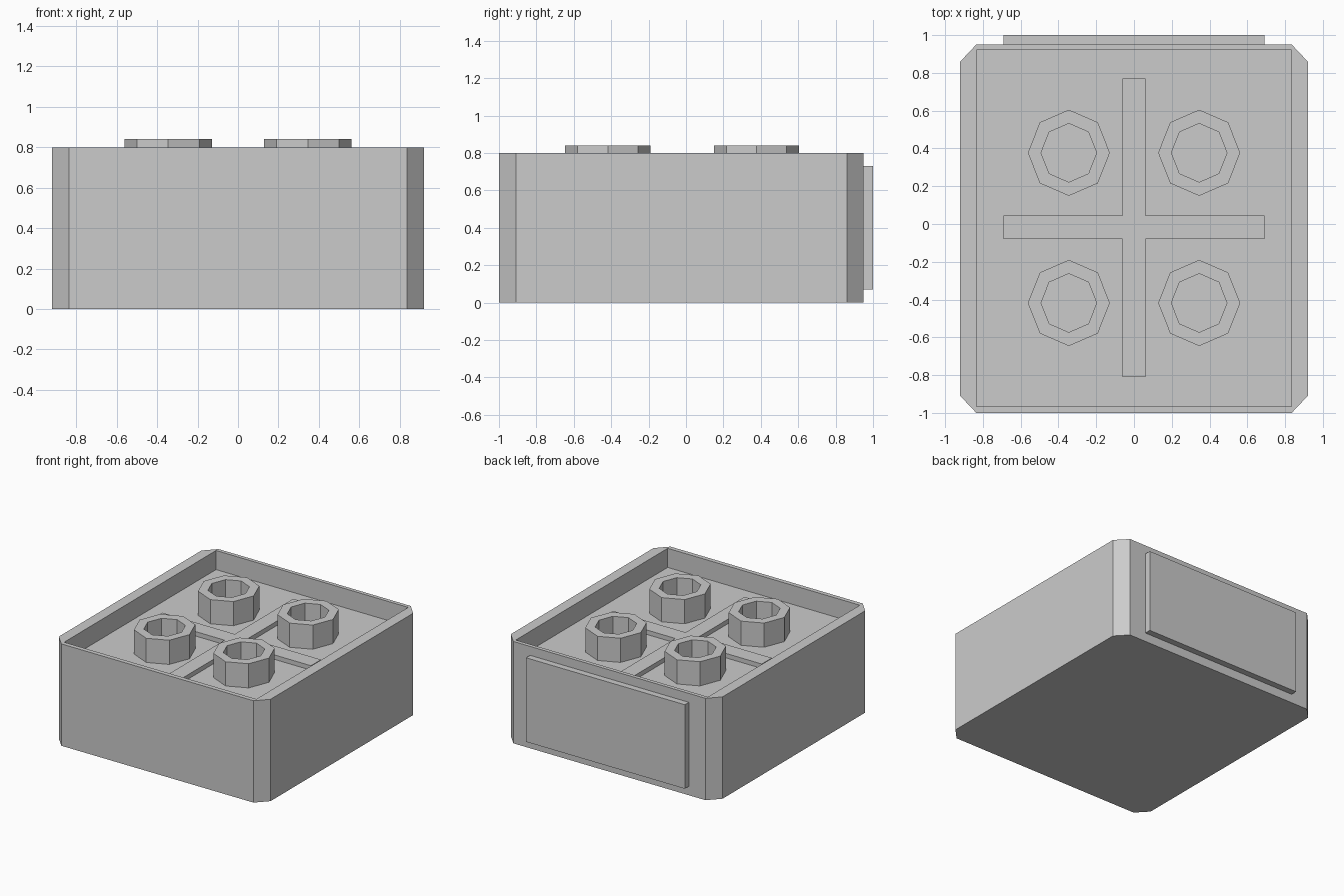
import bpy, bmesh, math

if "Cube" in bpy.data.objects:
    bpy.data.objects.remove(bpy.data.objects["Cube"])

FLOOR, RIM = 0.65, 0.80      # tray floor and rim heights


def finish(name, bm):
    bmesh.ops.recalc_face_normals(bm, faces=bm.faces)
    mesh = bpy.data.meshes.new(name)
    bm.to_mesh(mesh)
    bm.free()
    obj = bpy.data.objects.new(name, mesh)
    bpy.context.collection.objects.link(obj)
    return obj


def ring(bm, points, z):
    return [bm.verts.new((x, y, z)) for x, y in points]


def bridge(bm, a, b):
    n = len(a)
    for i in range(n):
        j = (i + 1) % n
        bm.faces.new((a[i], a[j], b[j], b[i]))


def prism(name, points, z0, z1):
    bm = bmesh.new()
    low, high = ring(bm, points, z0), ring(bm, points, z1)
    bridge(bm, low, high)
    bm.faces.new(low)
    bm.faces.new(high)
    return finish(name, bm)


def rect(x0, x1, y0, y1):
    return [(x0, y0), (x1, y0), (x1, y1), (x0, y1)]


# Body: chamfered block with a rectangular recess in the top
X, Y0, Y1, CX, CY = 0.92, -1.0, 0.95, 0.835, 0.09
outline = [(-X, Y0 + CY), (-CX, Y0), (CX, Y0), (X, Y0 + CY),
           (X, Y1 - CY), (CX, Y1), (-CX, Y1), (-X, Y1 - CY)]
recess = rect(-0.835, 0.835, -0.965, 0.92)
bm = bmesh.new()
bottom, top = ring(bm, outline, 0), ring(bm, outline, RIM)
lip, floor = ring(bm, recess, RIM), ring(bm, recess, FLOOR)
bridge(bm, bottom, top)
bridge(bm, lip, floor)
bm.faces.new(bottom)
bm.faces.new(floor)
for k in range(4):           # flat rim: a triangle per corner, a strip per side
    a, b, c = top[2 * k], top[2 * k + 1], top[(2 * k + 2) % 8]
    bm.faces.new((a, b, lip[k]))
    bm.faces.new((b, c, lip[(k + 1) % 4], lip[k]))
finish("body", bm)

# Raised panel on the back
prism("back_panel", rect(-0.69, 0.69, 0.95, 1.0), 0.07, 0.73)

# Cross-shaped rib on the tray floor
w, ya, yb = 0.06, -0.08, 0.045
cross = [(-w, -0.81), (w, -0.81), (w, ya), (0.69, ya), (0.69, yb), (w, yb),
         (w, 0.77), (-w, 0.77), (-w, yb), (-0.69, yb), (-0.69, ya), (-w, ya)]
prism("cross_rib", cross, FLOOR, FLOOR + 0.035)


# Four hollow eight-sided studs
def octagon(cx, cy, rx, ry):
    return [(cx + rx * math.cos(i * math.pi / 4), cy + ry * math.sin(i * math.pi / 4))
            for i in range(8)]


for cx in (-0.345, 0.345):
    for cy in (-0.418, 0.377):
        bm = bmesh.new()
        outer, inner = octagon(cx, cy, 0.217, 0.228), octagon(cx, cy, 0.147, 0.155)
        loops = [ring(bm, outer, FLOOR), ring(bm, outer, 0.84),
                 ring(bm, inner, 0.84), ring(bm, inner, FLOOR)]
        for i in range(4):
            bridge(bm, loops[i], loops[(i + 1) % 4])
        finish("stud", bm)
